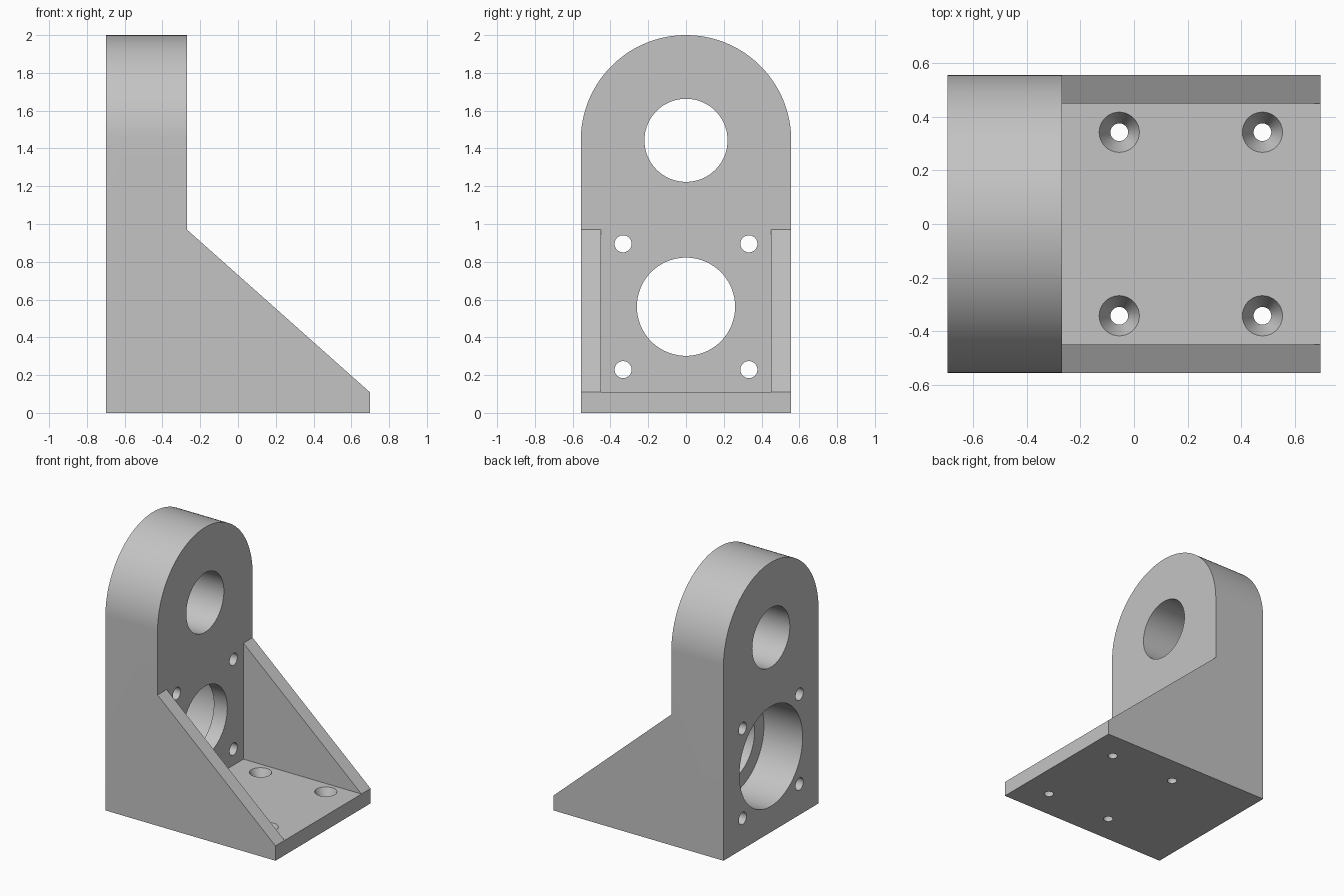
import bpy, bmesh, math
from mathutils import Vector

if "Cube" in bpy.data.objects:
    bpy.data.objects.remove(bpy.data.objects["Cube"], do_unlink=True)

# Main dimensions
HALF_X, HALF_Y, HEIGHT = 0.6975, 0.557, 2.0
WALL_X = -0.27            # inner face of the upright wall
PLATE = 0.11              # base, gusset and bore lip thickness
RIB_TOP = 0.97
ARCH_Z = HEIGHT - HALF_Y
BORE_Z = 0.562
SEGMENTS = 96

grey = bpy.data.materials.new("machined_grey")
grey.use_nodes = True
colour = (0.55, 0.55, 0.55, 1)
grey.diffuse_color = colour
grey.node_tree.nodes["Principled BSDF"].inputs["Base Color"].default_value = colour


def loft(name, rings):
    """Solid through matching rings of points, closed at both ends."""
    bm = bmesh.new()
    loops = [[bm.verts.new(p) for p in ring] for ring in rings]
    n = len(loops[0])
    for a, b in zip(loops, loops[1:]):
        for i in range(n):
            j = (i + 1) % n
            bm.faces.new((a[i], a[j], b[j], b[i]))
    bm.faces.new(loops[0])
    bm.faces.new(loops[-1])
    bmesh.ops.recalc_face_normals(bm, faces=bm.faces)
    mesh = bpy.data.meshes.new(name)
    bm.to_mesh(mesh)
    bm.free()
    mesh.materials.append(grey)
    obj = bpy.data.objects.new(name, mesh)
    bpy.context.collection.objects.link(obj)
    return obj


def drill(name, axis, centre, steps):
    """Round stepped cutter; steps are (position along axis, radius)."""
    rings = []
    for t, r in steps:
        ring = []
        for k in range(SEGMENTS):
            a = math.tau * k / SEGMENTS
            u, v = centre[0] + r * math.cos(a), centre[1] + r * math.sin(a)
            ring.append(Vector((t, u, v)) if axis == "x" else Vector((u, v, t)))
        rings.append(ring)
    return loft(name, rings)


def cut(target, cutter):
    cutter.hide_render = True
    mod = target.modifiers.new("cut", "BOOLEAN")
    mod.operation = "DIFFERENCE"
    mod.solver = "EXACT"
    mod.object = cutter
    bpy.context.view_layer.objects.active = target
    bpy.ops.object.modifier_apply(modifier=mod.name)
    bpy.data.objects.remove(cutter, do_unlink=True)


# Round-topped block, from which the bracket is machined
outline = [(-HALF_Y, 0), (HALF_Y, 0)]
for k in range(SEGMENTS + 1):
    a = math.pi * k / SEGMENTS
    outline.append((HALF_Y * math.cos(a), ARCH_Z + HALF_Y * math.sin(a)))
bracket = loft("bearing_bracket",
               [[(x, y, z) for y, z in outline] for x in (-HALF_X, HALF_X)])

# Space above the sloping gussets
slope = (PLATE - RIB_TOP) / (HALF_X - WALL_X)
end = 0.8
side = [(WALL_X, RIB_TOP), (end, RIB_TOP + slope * (end - WALL_X)),
        (end, 2.2), (WALL_X, 2.2)]
cut(bracket, loft("slope_cutter", [[(x, y, z) for x, z in side] for y in (-1, 1)]))

# Pocket between the gussets
w = HALF_Y - PLATE + 0.003
pocket = [(WALL_X, -w), (end, -w), (end, w), (WALL_X, w)]
cut(bracket, loft("pocket_cutter", [[(x, y, z) for x, y in pocket] for z in (PLATE, 1.2)]))

# Upper through bore
cut(bracket, drill("upper_bore", "x", (0, ARCH_Z), [(-1, 0.22), (1, 0.22)]))

# Lower bearing seat with a retaining lip on the inner side
lip = WALL_X - PLATE
cut(bracket, drill("bearing_seat", "x", (0, BORE_Z),
                   [(-1, 0.37), (lip, 0.37), (lip, 0.26), (1, 0.26)]))

# Bolt holes around the seat, and countersunk screw holes in the base
for s in (-1, 1):
    for t in (-1, 1):
        cut(bracket, drill("bolt_hole", "x", (s * 0.333, BORE_Z + t * 0.333),
                           [(-1, 0.045), (1, 0.045)]))
    for x in (-0.055, 0.48):
        cut(bracket, drill("screw_hole", "z", (x, s * 0.343),
                           [(-0.1, 0.033), (0.02, 0.033), (PLATE, 0.075), (0.2, 0.075)]))

bpy.ops.object.select_all(action="DESELECT")
bracket.select_set(True)
bpy.context.view_layer.objects.active = bracket
bpy.ops.object.shade_smooth_by_angle(angle=math.radians(15))
